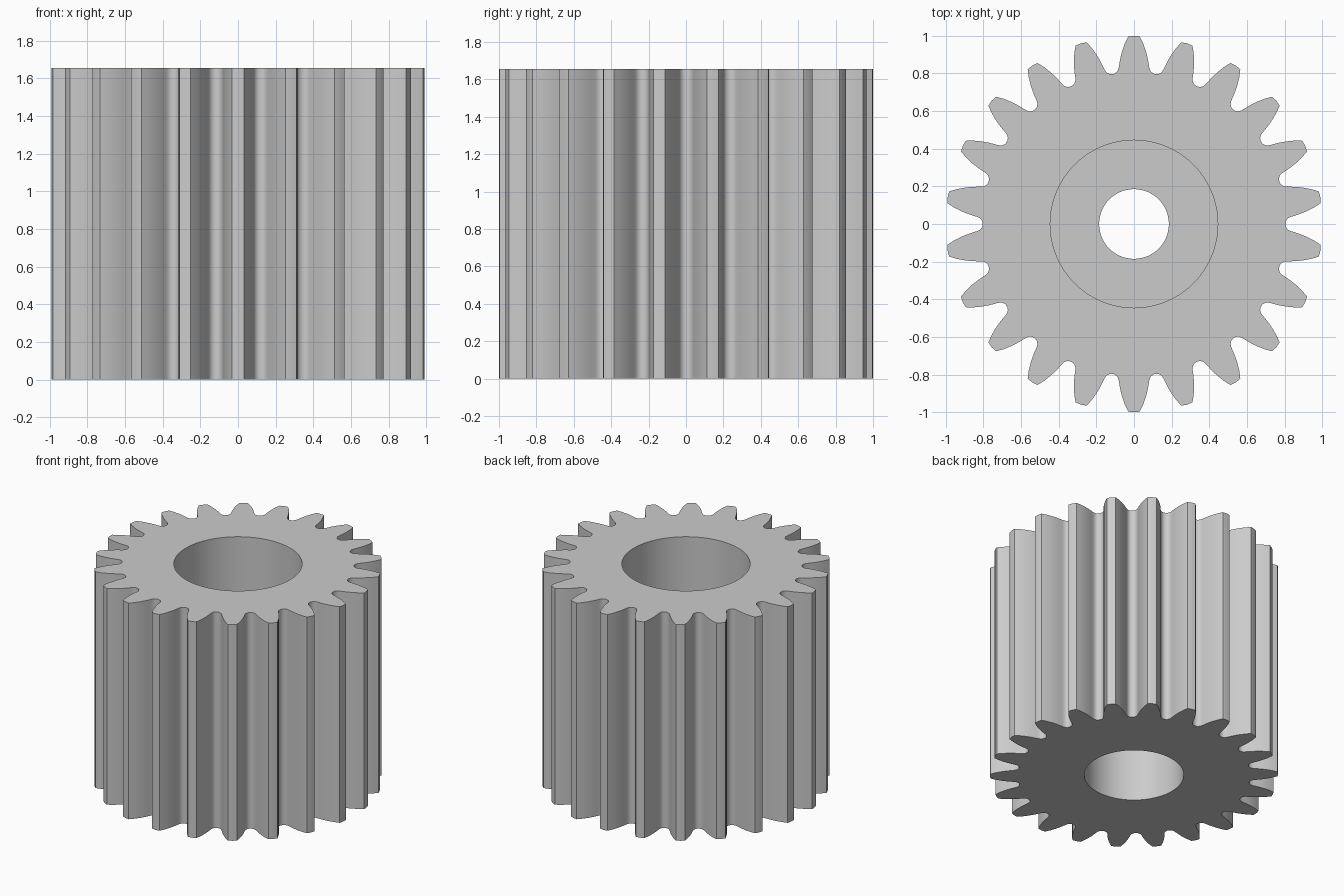
import bpy, bmesh, math

cube = bpy.data.objects.get("Cube")
if cube:
    bpy.data.objects.remove(cube, do_unlink=True)

TEETH = 22
HEIGHT = 1.655
BORE_SIDES = 96

# Half tooth, root to tip: (radius, half width)
HALF_TOOTH = [(0.805, 0.105), (0.811, 0.094), (0.82, 0.086), (0.835, 0.081),
              (0.86, 0.077), (0.89, 0.071), (0.92, 0.063), (0.96, 0.049), (0.997, 0.031)]

# Bore steps, bottom to top: (radius, height); a web with a shaft hole sits midway
BORE = [(0.345, 0), (0.345, 0.6), (0.185, 0.6), (0.185, 1.0), (0.445, 1.0), (0.445, HEIGHT)]


def add_ring(bm, polar, z):
    return [bm.verts.new((r * math.cos(a), r * math.sin(a), z)) for r, a in polar]


def join_rings(bm, low, high):
    n = len(low)
    for i in range(n):
        j = (i + 1) % n
        bm.faces.new((low[i], low[j], high[j], high[i]))


def cap(bm, *rings):
    edges = [bm.edges.get((ring[i - 1], ring[i])) for ring in rings for i in range(len(ring))]
    bmesh.ops.triangle_fill(bm, use_beauty=True, use_dissolve=False, edges=edges)


# Toothed outline, one tooth pointing along +y
outline = []
for k in range(TEETH):
    mid = math.pi / 2 + 2 * math.pi * k / TEETH
    outline += [(r, mid - w / r) for r, w in HALF_TOOTH]
    outline.append((1.0, mid))
    outline += [(r, mid + w / r) for r, w in reversed(HALF_TOOTH)]

bm = bmesh.new()
outer = [add_ring(bm, outline, z) for z in (0, HEIGHT)]
join_rings(bm, *outer)

# Stepped bore
angles = [2 * math.pi * i / BORE_SIDES for i in range(BORE_SIDES)]
steps = [add_ring(bm, [(r, a) for a in angles], z) for r, z in BORE]
for low, high in zip(steps, steps[1:]):
    join_rings(bm, low, high)

# End faces
cap(bm, outer[0], steps[0])
cap(bm, outer[1], steps[-1])
bmesh.ops.recalc_face_normals(bm, faces=bm.faces)

mesh = bpy.data.meshes.new("spur_gear")
bm.to_mesh(mesh)
bm.free()
gear = bpy.data.objects.new("spur_gear", mesh)
bpy.context.collection.objects.link(gear)

# Plain grey metal
grey = bpy.data.materials.new("light_grey")
grey.use_nodes = True
color = (0.6, 0.6, 0.6, 1)
grey.diffuse_color = color
grey.node_tree.nodes["Principled BSDF"].inputs["Base Color"].default_value = color
mesh.materials.append(grey)

# Smooth flanks and bore, sharp tips and rims
bpy.ops.object.select_all(action='DESELECT')
gear.select_set(True)
bpy.context.view_layer.objects.active = gear
bpy.ops.object.shade_smooth_by_angle(angle=math.radians(40))
